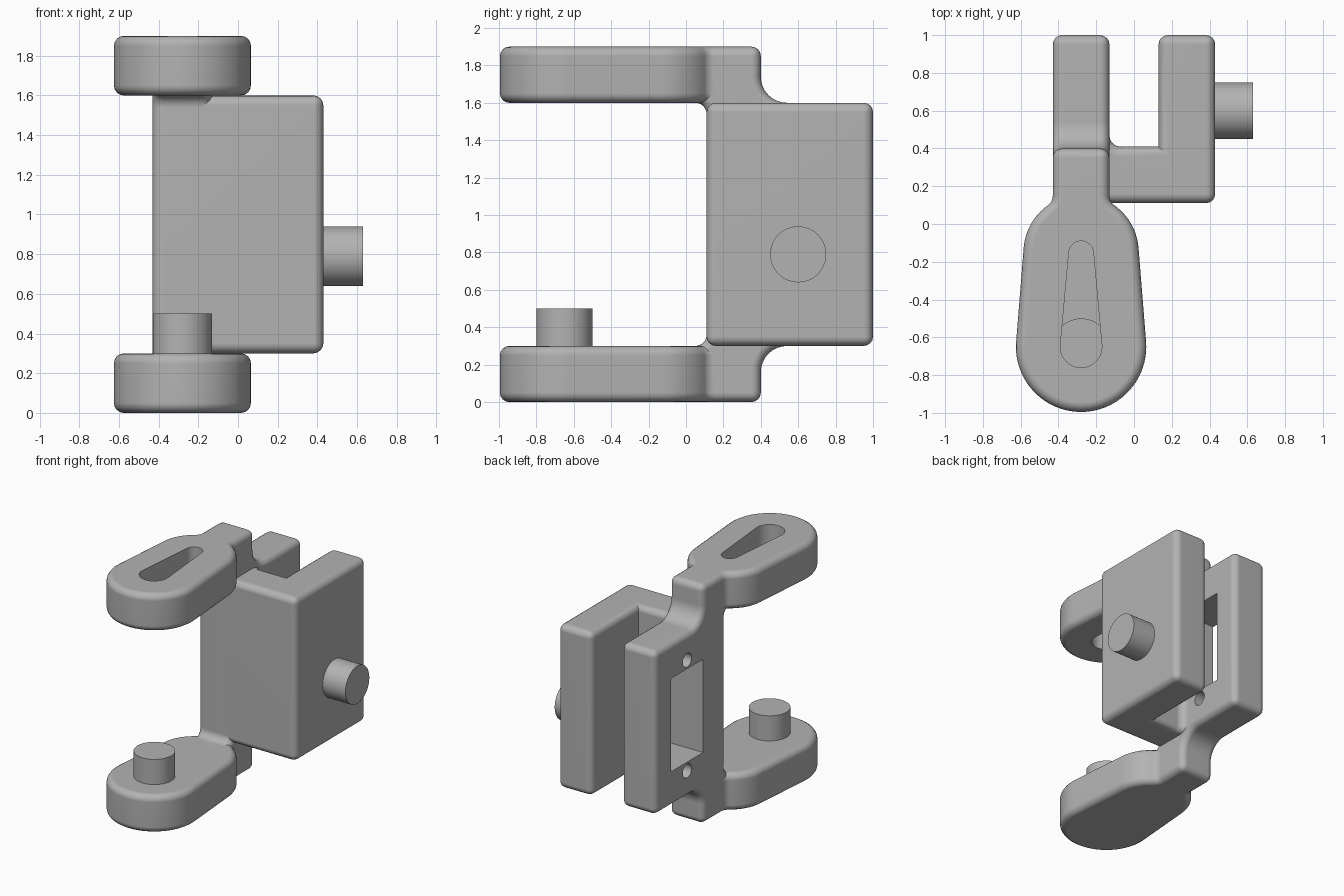
import bpy, bmesh
from math import sin, cos, asin, acos, degrees, radians

cube = bpy.data.objects.get("Cube")
if cube:
    bpy.data.objects.remove(cube)

grey = bpy.data.materials.new("plain_grey")
grey.use_nodes = True
COLOUR = (0.45, 0.45, 0.45, 1)
grey.diffuse_color = COLOUR
grey.node_tree.nodes["Principled BSDF"].inputs["Base Color"].default_value = COLOUR

ROUND = 0.05           # edge rounding
ARM_X = -0.28          # centre line of the arms
MID_Z = 0.95           # mirror height of the bracket


def arc(cx, cy, r, start, end, steps=8):
    angles = [radians(start + (end - start) * i / steps) for i in range(steps + 1)]
    return [(cx + r * cos(a), cy + r * sin(a)) for a in angles]


def prism(name, profile, lo, hi, axis="z", rounded=True):
    """Extrude a closed profile along an axis and round its convex edges."""
    place = (lambda p: (p[0], p[1], lo)) if axis == "z" else (lambda p: (lo, p[0], p[1]))
    bm = bmesh.new()
    face = bm.faces.new([bm.verts.new(place(p)) for p in profile])
    new = bmesh.ops.extrude_face_region(bm, geom=[face])["geom"]
    shift = (0, 0, hi - lo) if axis == "z" else (hi - lo, 0, 0)
    bmesh.ops.translate(bm, vec=shift, verts=[v for v in new if isinstance(v, bmesh.types.BMVert)])
    bmesh.ops.recalc_face_normals(bm, faces=bm.faces)
    if rounded:
        edges = [e for e in bm.edges if e.is_convex and e.calc_face_angle() > radians(40)]
        bmesh.ops.bevel(bm, geom=edges, offset=ROUND, segments=4, profile=0.5,
                        affect='EDGES', clamp_overlap=True)
    mesh = bpy.data.meshes.new(name)
    bm.to_mesh(mesh)
    bm.free()
    mesh.materials.append(grey)
    obj = bpy.data.objects.new(name, mesh)
    bpy.context.collection.objects.link(obj)
    return obj


def activate(obj):
    bpy.ops.object.select_all(action='DESELECT')
    obj.select_set(True)
    bpy.context.view_layer.objects.active = obj


def cut(obj, cutters):
    activate(obj)
    for cutter in cutters:
        cutter.hide_render = True
        mod = obj.modifiers.new("cut", 'BOOLEAN')
        mod.operation, mod.solver, mod.object = 'DIFFERENCE', 'EXACT', cutter
        bpy.ops.object.modifier_apply(modifier=mod.name)


def finish(obj):
    activate(obj)
    bpy.ops.object.shade_smooth_by_angle(angle=radians(35))
    obj.modifiers.new("even_shading", 'WEIGHTED_NORMAL').keep_sharp = True


def mirrored(half):
    """Close a right-hand outline with its left-hand copy around the arm line."""
    return ([(ARM_X + x, y) for x, y in half]
            + [(ARM_X - x, y) for x, y in reversed(half) if x > 1e-5])


# U-shaped body: two plates joined by a front wall
body = prism("body", [(-0.43, 0.11), (0.43, 0.11), (0.43, 1), (0.13, 1), (0.13, 0.41)]
             + arc(-0.07, 0.47, 0.06, 270, 180) + [(-0.13, 1), (-0.43, 1)], 0.3, 1.6)

# Side plate with the necks that carry both arms
lower = [(0.11, MID_Z)] + arc(0.05, 0.36, 0.06, 0, -90, 6) + [(-0.05, 0.3), (-0.05, 0), (0.4, 0)]
lower += arc(0.54, 0.16, 0.14, 180, 90) + [(1, 0.3)]
upper = [(y, 2 * MID_Z - z) for y, z in reversed(lower[1:])]
neck_plate = prism("neck_plate", lower[1:] + upper, -0.43, -0.13, "x")

# Teardrop arms, each with a short neck
BIG, SMALL, FILLET = 0.345, 0.305, 0.06
taper = degrees(asin((BIG - SMALL) / 0.5))
reach = SMALL + FILLET
meet = degrees(acos((0.15 + FILLET) / reach))
outline = arc(0, -0.65, BIG, -90, taper, 20) + arc(0, -0.15, SMALL, taper, meet, 10)
outline += arc(0.15 + FILLET, -0.15 + reach * sin(radians(meet)), FILLET, 180 + meet, 180, 5)[1:]
outline.append((0.15, 0.35))
lower_arm = prism("lower_arm", mirrored(outline), 0, 0.3)
upper_arm = prism("upper_arm", mirrored(outline), 1.6, 1.9)

# Tapered slot through the upper arm
tilt = degrees(asin(0.045 / 0.49))
slot_outline = arc(0, -0.65, 0.11, -90, tilt, 12) + arc(0, -0.155, 0.065, tilt, 90, 10)
slot = prism("slot_cutter", mirrored(slot_outline), 1.5, 2, rounded=False)
cut(upper_arm, [slot])

# Window and two screw holes through the side plate
window = prism("window_cutter", [(0.4, 0.58), (0.8, 0.58), (0.8, 1.32), (0.4, 1.32)],
               -0.6, -0.05, "x", False)
holes = [prism("hole_cutter", arc(0.6, MID_Z + s * 0.44, 0.055, 0, 345, 23), -0.6, -0.05, "x", False)
         for s in (-1, 1)]
for part in (body, neck_plate):
    cut(part, [window] + holes)
for cutter in [slot, window] + holes:
    bpy.data.objects.remove(cutter)

# Round pegs: pivot on the lower arm, shaft on the outer plate
pivot_peg = prism("pivot_peg", arc(ARM_X, -0.65, 0.15, 0, 352.5, 47), 0.2, 0.5, rounded=False)
side_shaft = prism("side_shaft", arc(0.6, 0.79, 0.15, 0, 352.5, 47), 0.35, 0.63, "x", False)

for part in (body, neck_plate, lower_arm, upper_arm, pivot_peg, side_shaft):
    finish(part)
